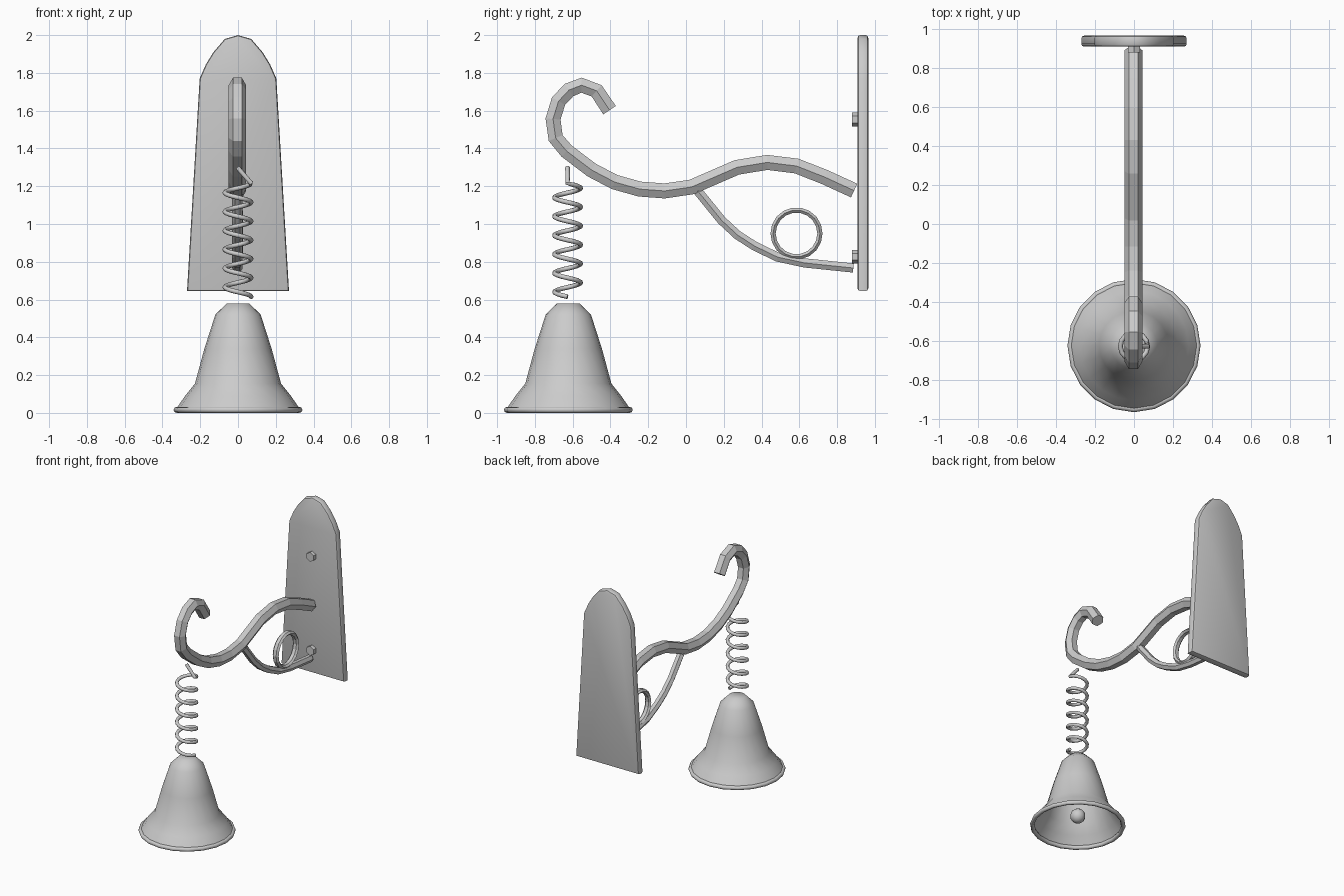
import bpy, bmesh, math
from mathutils import Vector

if "Cube" in bpy.data.objects:
    bpy.data.objects.remove(bpy.data.objects["Cube"])

metal = bpy.data.materials.new("grey_metal")
metal.diffuse_color = (0.6, 0.6, 0.6, 1)
metal.use_nodes = True
metal.node_tree.nodes["Principled BSDF"].inputs["Base Color"].default_value = metal.diffuse_color
BELL_Y = -0.623


def finish(name, bm, angle=None):
    bmesh.ops.recalc_face_normals(bm, faces=bm.faces[:])
    mesh = bpy.data.meshes.new(name)
    bm.to_mesh(mesh)
    bm.free()
    mesh.materials.append(metal)
    obj = bpy.data.objects.new(name, mesh)
    bpy.context.collection.objects.link(obj)
    if angle:
        bpy.ops.object.select_all(action='DESELECT')
        obj.select_set(True)
        bpy.context.view_layer.objects.active = obj
        bpy.ops.object.shade_smooth_by_angle(angle=math.radians(angle))
    return obj


def sweep(name, path, radius, sides, side_axis=None, closed=False, angle=None):
    """Sweep a polygon along a path; side_axis fixes one cross-section axis."""
    bm = bmesh.new()
    pts = [Vector(p) for p in path]
    n = len(pts)
    rings = []
    for i, p in enumerate(pts):
        a = pts[i - 1] if i or closed else p
        b = pts[(i + 1) % n] if i < n - 1 or closed else p
        t = (b - a).normalized()
        s = Vector(side_axis) if side_axis else t.cross(Vector((0, 0, 1))).normalized()
        u = t.cross(s).normalized()
        rings.append([bm.verts.new(p + radius * (math.cos(k * math.tau / sides) * s
                                                 + math.sin(k * math.tau / sides) * u))
                      for k in range(sides)])
    for i in range(n if closed else n - 1):
        r, q = rings[i], rings[(i + 1) % n]
        for k in range(sides):
            j = (k + 1) % sides
            bm.faces.new((r[k], r[j], q[j], q[k]))
    if not closed:
        bm.faces.new(rings[0])
        bm.faces.new(rings[-1])
    return finish(name, bm, angle)


# Back plate: tapered board with a rounded top
half = [(0.27, 0.645), (0.203, 1.77), (0.17, 1.845), (0.13, 1.91), (0.07, 1.98)]
outline = half + [(0, 2.0)] + [(-x, z) for x, z in reversed(half)]
bm = bmesh.new()
face = bm.faces.new([bm.verts.new((x, 0.908, z)) for x, z in outline])
ext = bmesh.ops.extrude_face_region(bm, geom=[face])
bmesh.ops.translate(bm, vec=(0, 0.057, 0),
                    verts=[v for v in ext["geom"] if isinstance(v, bmesh.types.BMVert)])
bmesh.ops.recalc_face_normals(bm, faces=bm.faces[:])
rim = [e for e in bm.edges if abs(e.verts[0].co.y - e.verts[1].co.y) < 0.001]
bmesh.ops.bevel(bm, geom=rim, offset=0.014, segments=2, profile=0.5, affect='EDGES')
finish("back_plate", bm, 40)

# Main hooked arm and lower brace: hexagonal bars
arm = [(-.405, 1.603), (-.473, 1.705), (-.553, 1.735), (-.62, 1.709), (-.675, 1.65),
       (-.704, 1.556), (-.69, 1.455), (-.632, 1.386), (-.5, 1.286), (-.378, 1.222),
       (-.246, 1.185), (-.114, 1.175), (.03, 1.196), (.27, 1.30), (.43, 1.326),
       (.585, 1.307), (.733, 1.249), (.89, 1.177)]
brace = [(.05, 1.19), (.188, 1.02), (.272, .942), (.362, .884), (.484, .825),
         (.627, .794), (.886, .767)]
sweep("hook_arm", [(-0.003, y, z) for y, z in arm], 0.046, 6, (1, 0, 0))
sweep("lower_brace", [(-0.003, y, z) for y, z in brace], 0.028, 6, (1, 0, 0))

# Decorative ring resting on the brace
ring = [(0, 0.585 + 0.124 * math.cos(i * math.tau / 18), 0.95 + 0.124 * math.sin(i * math.tau / 18))
        for i in range(18)]
sweep("scroll_ring", ring, 0.016, 6, (1, 0, 0), closed=True).scale.x = 1.6

# Hexagonal bolt heads
for name, z in (("upper_bolt", 1.553), ("lower_bolt", 0.827)):
    bm = bmesh.new()
    bmesh.ops.create_cone(bm, cap_ends=True, segments=6, radius1=0.036, radius2=0.036, depth=0.035)
    bolt = finish(name, bm)
    bolt.rotation_euler = (math.pi / 2, 0, 0)
    bolt.location = (0, 0.897, z)

# Coil spring with a slanted top stub
TURNS, STEPS = 6, 14
coil = [(-0.003, BELL_Y - 0.004, 1.3)]
for i in range(TURNS * STEPS + 1):
    a = i * math.tau / STEPS
    coil.append((0.07 * math.cos(a), BELL_Y - 0.004 + 0.07 * math.sin(a),
                 1.215 - 0.6 * i / (TURNS * STEPS)))
sweep("spring", coil, 0.0125, 8, angle=50)

# Bell shell, open underneath
profile = [(0.06, 0.58), (0.12, 0.52), (0.178, 0.34), (0.228, 0.155), (0.28, 0.09), (0.325, 0.025)]
SEG = 20
bm = bmesh.new()
loops = [[bm.verts.new((r * math.cos(k * math.tau / SEG), BELL_Y + r * math.sin(k * math.tau / SEG), z))
          for k in range(SEG)] for r, z in profile]
for a, b in zip(loops, loops[1:]):
    for k in range(SEG):
        j = (k + 1) % SEG
        bm.faces.new((a[k], b[k], b[j], a[j]))
bm.faces.new(loops[0])
finish("bell", bm, 60)

# Rolled rim of the bell
lip = [(0.325 * math.cos(k * math.tau / SEG), BELL_Y + 0.325 * math.sin(k * math.tau / SEG), 0.016)
       for k in range(SEG)]
sweep("bell_rim", lip, 0.016, 8, (0, 0, 1), closed=True, angle=50)

# Clapper ball
bm = bmesh.new()
bmesh.ops.create_uvsphere(bm, u_segments=10, v_segments=7, radius=0.055)
finish("clapper", bm, 50).location = (0, BELL_Y, 0.09)
